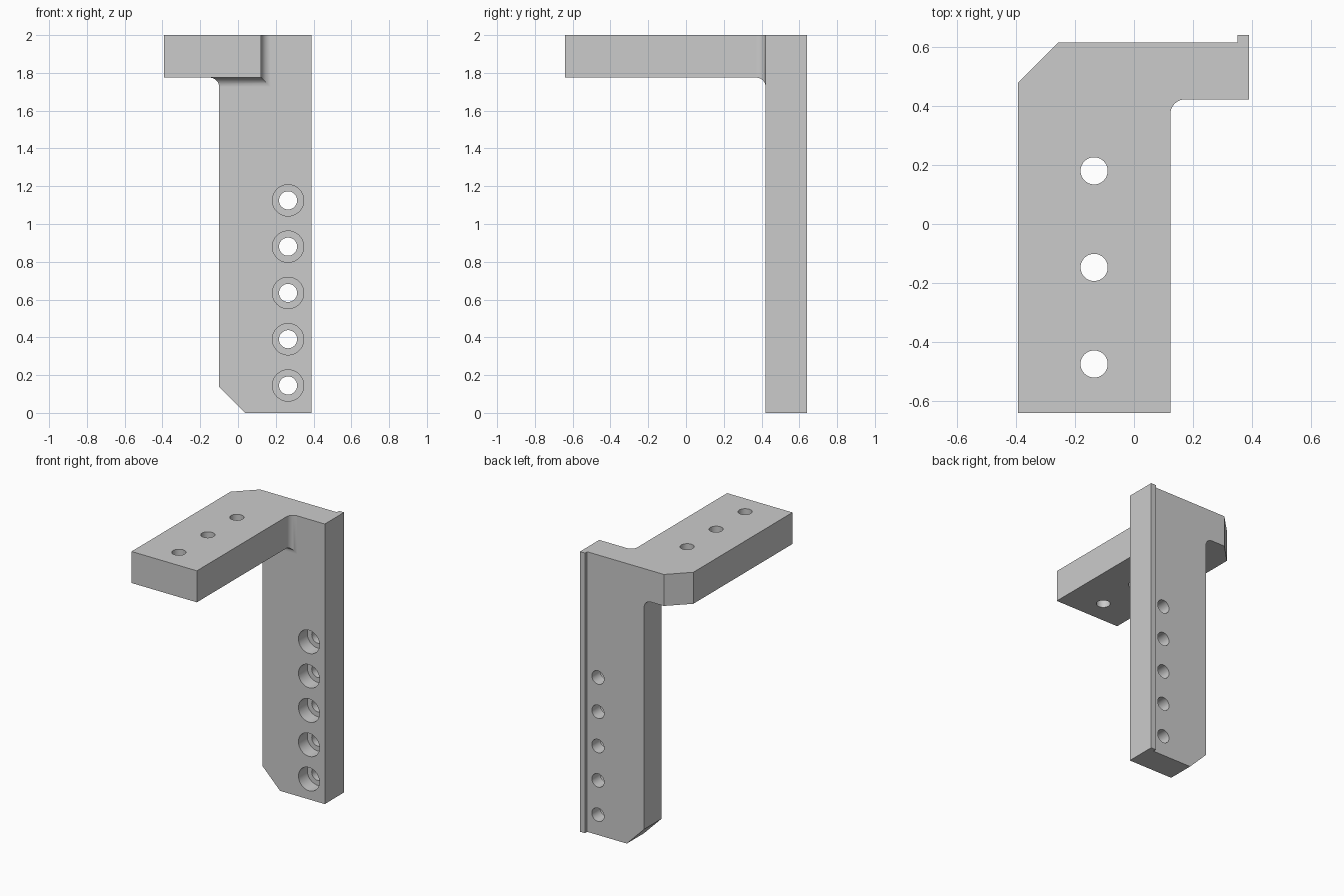
import bpy, bmesh, math
from mathutils import Vector

if "Cube" in bpy.data.objects:
    bpy.data.objects.remove(bpy.data.objects["Cube"])


def prism(name, outline, lo, hi, axis="z"):
    """Extrude an outline along z (outline is x,y) or along y (outline is x,z)."""
    bm = bmesh.new()
    place = (lambda a, b, h: (a, b, h)) if axis == "z" else (lambda a, b, h: (a, h, b))
    face = bm.faces.new([bm.verts.new(place(a, b, lo)) for a, b in outline])
    ext = bmesh.ops.extrude_face_region(bm, geom=[face])["geom"]
    step = Vector(place(0, 0, hi - lo))
    bmesh.ops.translate(bm, vec=step, verts=[g for g in ext if isinstance(g, bmesh.types.BMVert)])
    bmesh.ops.recalc_face_normals(bm, faces=bm.faces)
    mesh = bpy.data.meshes.new(name)
    bm.to_mesh(mesh)
    bm.free()
    obj = bpy.data.objects.new(name, mesh)
    bpy.context.collection.objects.link(obj)
    return obj


def circle(x, y, r, n=40):
    return [(x + r * math.cos(2 * math.pi * i / n), y + r * math.sin(2 * math.pi * i / n))
            for i in range(n)]


def cut(obj, cutter):
    """Subtract the cutter, bake the result and delete the cutter."""
    cutter.hide_render = True
    mod = obj.modifiers.new("cut", "BOOLEAN")
    mod.operation, mod.solver, mod.object = "DIFFERENCE", "EXACT", cutter
    deps = bpy.context.evaluated_depsgraph_get()
    mesh = bpy.data.meshes.new_from_object(obj.evaluated_get(deps))
    obj.modifiers.clear()
    obj.data = mesh
    bpy.data.objects.remove(cutter)


# Whole plan outline, full height, including the small rear lip
bracket = prism("angle_bracket", [
    (-.393, -.64), (.123, -.64), (.123, .422), (.39, .422), (.39, .64),
    (.35, .64), (.35, .615), (-.256, .615), (-.393, .478)], 0, 2)

# Clear the space below the horizontal arm, leaving the upright
cut(bracket, prism("arm_clearance", [
    (-1, -1), (.3, -1), (.123, .422), (-.10, .422), (-.10, 1), (-1, 1)], -.5, 1.775))

# Chamfered foot corner
cut(bracket, prism("foot_chamfer", [(-.235, .275), (.17, -.135), (-.235, -.135)], 0, 1, "y"))

# Fillet the inside corners between arm and upright
bm = bmesh.new()
bm.from_mesh(bracket.data)
bmesh.ops.remove_doubles(bm, verts=bm.verts, dist=1e-4)
bmesh.ops.dissolve_limit(bm, angle_limit=.01, verts=bm.verts, edges=bm.edges)
bm.normal_update()
inner = [e for e in bm.edges if e.is_manifold and e.calc_face_angle_signed() < -.1
         and (e.verts[0].co.x + e.verts[1].co.x) / 2 < .3]
bmesh.ops.bevel(bm, geom=inner, offset=.05, offset_type="OFFSET", segments=8,
                profile=.5, affect="EDGES", clamp_overlap=False)
bm.to_mesh(bracket.data)
bm.free()

# Arm holes
for i in range(3):
    cut(bracket, prism("arm_hole", circle(-.135, .18 - .327 * i, .046), 1.6, 2.2))

# Counterbored upright holes
for i in range(5):
    z = .145 + .245 * i
    cut(bracket, prism("counterbore", circle(.265, z, .083), .2, .522, "y"))
    cut(bracket, prism("bolt_hole", circle(.265, z, .048), .3, .8, "y"))

# Smooth curves, crisp edges
bpy.context.view_layer.objects.active = bracket
bracket.select_set(True)
bpy.ops.object.shade_smooth_by_angle(angle=math.radians(30))
weighted = bracket.modifiers.new("even_shading", "WEIGHTED_NORMAL")
weighted.keep_sharp = True
